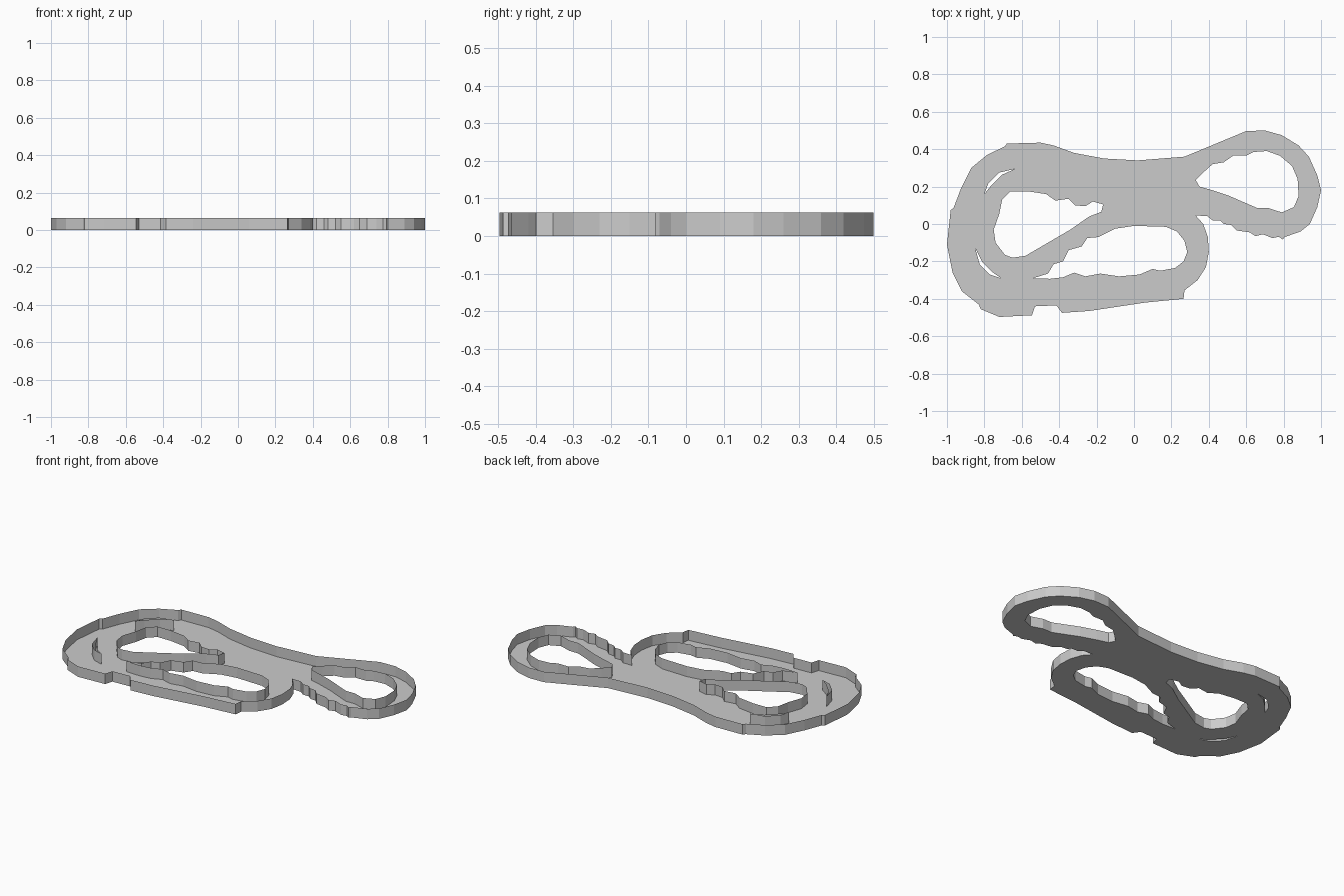
import bpy, bmesh

HEIGHT = 0.063


def make_object(name, bm):
    mesh = bpy.data.meshes.new(name)
    bm.to_mesh(mesh)
    bm.free()
    bpy.context.collection.objects.link(bpy.data.objects.new(name, mesh))


def wall(name, loop, outer=False):
    """Thin upright wall along a clockwise loop."""
    bm = bmesh.new()
    low = [bm.verts.new((x, y, 0)) for x, y in loop]
    top = [bm.verts.new((x, y, HEIGHT)) for x, y in loop]
    for i in range(len(loop)):
        j = (i + 1) % len(loop)
        quad = [low[i], low[j], top[j], top[i]]
        bm.faces.new(quad[::-1] if outer else quad)
    make_object(name, bm)


def slot(outer_path, shift):
    """Narrow crescent: a path and the same path moved inward at mid points."""
    inner = [(x + shift[0], y + shift[1]) for x, y in outer_path[1:-1]]
    return outer_path + inner[::-1]


# Outline, clockwise: top edge, right lobe, notch, lower lobe, left end
outline = [
    (-.68, .43), (-.5, .435), (-.43, .42), (-.32, .38), (-.16, .35), (.02, .34), (.27, .36),
    (.60, .497), (.70, .5), (.79, .475), (.88, .42), (.935, .36), (.98, .26), (1, .18),
    (.98, .09), (.94, 0), (.89, -.04), (.805, -.07), (.795, -.083), (.775, -.068), (.74, -.075),
    (.69, -.055), (.65, -.065), (.62, -.045), (.55, -.035), (.52, -.005), (.48, 0), (.46, .02),
    (.42, .02), (.39, .043), (.33, .045),
    (.37, 0), (.395, -.07), (.40, -.15), (.385, -.23), (.34, -.30), (.27, -.355), (.265, -.40),
    (.06, -.42), (-.24, -.465), (-.385, -.475), (-.415, -.435), (-.53, -.44), (-.545, -.488),
    (-.72, -.497), (-.82, -.455), (-.83, -.43), (-.92, -.36), (-.97, -.26), (-1, -.11),
    (-.98, .075), (-.965, .085), (-.925, .19), (-.87, .30), (-.785, .37), (-.69, .415)]

# Openings, clockwise
right_opening = [
    (.33, .235), (.37, .275), (.42, .32), (.48, .33), (.53, .365), (.60, .365), (.64, .385),
    (.71, .39), (.78, .365), (.845, .31), (.875, .24), (.88, .15), (.855, .09), (.79, .062),
    (.72, .085), (.66, .085), (.59, .115), (.51, .15), (.42, .18), (.35, .2)]
left_opening = [
    (-.165, .105), (-.175, .065), (-.24, .04), (-.34, -.03), (-.58, -.17), (-.65, -.18),
    (-.69, -.165), (-.74, -.1), (-.75, -.03), (-.72, .055), (-.705, .13), (-.66, .175),
    (-.57, .175), (-.47, .16), (-.42, .125), (-.35, .135), (-.315, .1), (-.26, .095), (-.22, .12)]
middle_opening = [
    (-.54, -.29), (-.46, -.265), (-.43, -.215), (-.38, -.2), (-.35, -.14), (-.28, -.12),
    (-.25, -.075), (-.19, -.07), (-.1, -.025), (0, -.01), (.17, -.015), (.23, -.04),
    (.27, -.09), (.285, -.15), (.265, -.2), (.22, -.235), (.14, -.25), (.10, -.24),
    (.03, -.27), (-.08, -.28), (-.18, -.265), (-.26, -.28), (-.32, -.26), (-.38, -.285),
    (-.45, -.293)]
upper_slot = slot([(-.80, .16), (-.78, .215), (-.72, .275), (-.635, .295)], (.014, -.012))
lower_slot = slot([(-.71, -.29), (-.77, -.27), (-.825, -.215), (-.85, -.125)], (.014, .012))

# Walls around the rim and each opening
wall("outer_wall", outline, outer=True)
openings = {"right_opening_wall": right_opening, "left_opening_wall": left_opening,
            "middle_opening_wall": middle_opening, "upper_slot_wall": upper_slot,
            "lower_slot_wall": lower_slot}
for name, loop in openings.items():
    wall(name, loop)

# Flat floor with the openings left out
bm = bmesh.new()
for loop in [outline, *openings.values()]:
    vs = [bm.verts.new((x, y, 0)) for x, y in loop]
    for i, v in enumerate(vs):
        bm.edges.new((vs[i - 1], v))
bmesh.ops.triangle_fill(bm, edges=bm.edges[:], use_beauty=True, normal=(0, 0, -1))
make_object("floor", bm)
